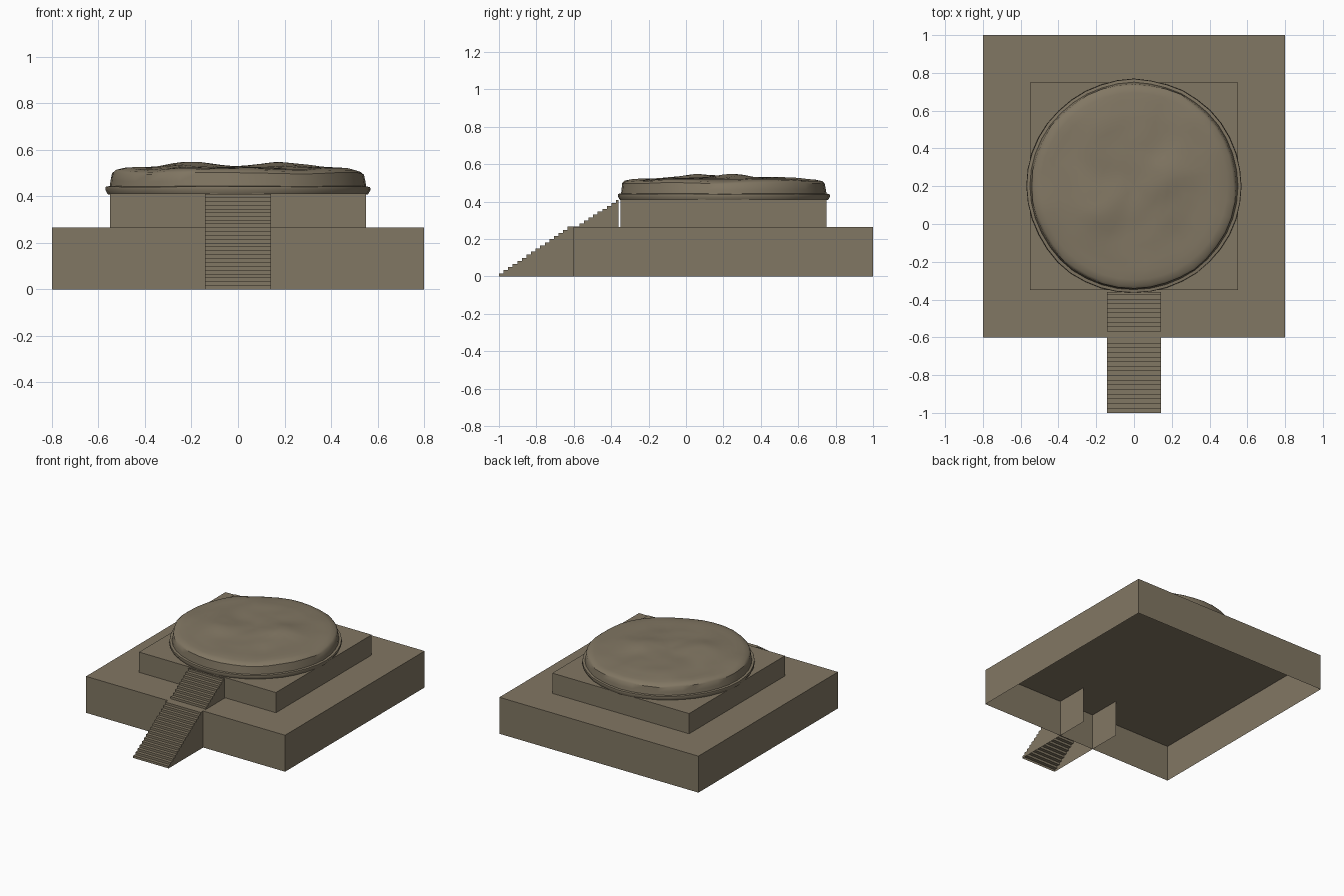
import bpy, bmesh, math
from mathutils import Vector, noise

if "Cube" in bpy.data.objects:
    bpy.data.objects.remove(bpy.data.objects["Cube"])

stone = bpy.data.materials.new("tan_stone")
stone.diffuse_color = (0.222, 0.184, 0.125, 1)
stone.use_nodes = True
stone.node_tree.nodes["Principled BSDF"].inputs["Base Color"].default_value = stone.diffuse_color


def make(name, bm, smooth=False):
    me = bpy.data.meshes.new(name)
    bm.to_mesh(me)
    bm.free()
    me.materials.append(stone)
    ob = bpy.data.objects.new(name, me)
    bpy.context.collection.objects.link(ob)
    if smooth:
        me.shade_smooth()
        me.set_sharp_from_angle(angle=math.radians(40))
    return ob


def tier(name, x, y0, y1, z0, z1):
    # Block with an open underside
    bm = bmesh.new()
    lo = [bm.verts.new(p) for p in ((-x, y0, z0), (x, y0, z0), (x, y1, z0), (-x, y1, z0))]
    hi = [bm.verts.new((v.co.x, v.co.y, z1)) for v in lo]
    for i in range(4):
        j = (i + 1) % 4
        bm.faces.new((lo[i], lo[j], hi[j], hi[i]))
    bm.faces.new(hi)
    return make(name, bm)


tier("lower_platform", 0.8, -0.602, 1.0, 0.0, 0.265)
tier("upper_platform", 0.55, -0.35, 0.75, 0.265, 0.412)

# Staircase: two flights with a short landing, open underneath
RUN, HALF = 0.0245, 0.142
profile = [(-1.0, 0.0)]
for start, z0, z1, count, end in ((-1.0, 0.0, 0.266, 16, -0.57),
                                  (-0.57, 0.266, 0.41, 9, -0.36)):
    for i in range(count):
        z = z0 + (z1 - z0) * (i + 1) / count
        profile.append((start + RUN * i, z))
        profile.append((end if i == count - 1 else start + RUN * (i + 1), z))
bm = bmesh.new()
left = [bm.verts.new((-HALF, y, z)) for y, z in profile]
right = [bm.verts.new((HALF, y, z)) for y, z in profile]
for i in range(len(profile) - 1):
    bm.faces.new((left[i], right[i], right[i + 1], left[i + 1]))
# side walls under each tread
for side, sx in ((left, -HALF), (right, HALF)):
    for i in range(1, len(profile) - 1, 2):
        a, b = side[i], side[i + 1]
        c = bm.verts.new((sx, b.co.y, 0))
        d = bm.verts.new((sx, a.co.y, 0))
        f = (a, b, c, d)
        bm.faces.new(f if sx > 0 else f[::-1])
bmesh.ops.remove_doubles(bm, verts=bm.verts, dist=1e-5)
bmesh.ops.recalc_face_normals(bm, faces=bm.faces)
# make sure the treads face upwards
if sum(f.normal.z for f in bm.faces) < 0:
    bmesh.ops.reverse_faces(bm, faces=bm.faces)
make("staircase", bm)

# Weathered round slab: flared rim, chipped wall and bumpy top
N = 40


def bump(x, y):
    n = noise.noise(Vector((x * 4.5 + 3.1, y * 4.5 + 1.7, 0.4)))
    n += 0.5 * noise.noise(Vector((x * 10, y * 10, 5.2)))
    peaks = 0.014 * math.exp(-((x - 0.15) ** 2 + (y - 0.05) ** 2) / 0.012)
    peaks += 0.010 * math.exp(-((x + 0.2) ** 2 + (y + 0.1) ** 2) / 0.02)
    return 0.012 * n + peaks


# radius, height, radial wobble, height bump factor
rings = [(0.53, 0.408, 0, 0), (0.556, 0.408, 0.004, 0), (0.567, 0.428, 0.004, 0.1),
         (0.565, 0.441, 0.004, 0.2), (0.549, 0.443, 0.003, 0.2), (0.546, 0.465, 0.004, 0.3),
         (0.541, 0.499, 0.005, 0.7), (0.528, 0.510, 0.005, 0.8)]
for k in range(11):
    r = 0.495 - 0.045 * k
    rings.append((r, 0.531 - 0.055 * r * r, 0, 1))

bm = bmesh.new()
loops = []
for r, z, wob, fac in rings:
    loop = []
    for i in range(N):
        a = 2 * math.pi * i / N
        c, s = math.cos(a), math.sin(a)
        rr = r + wob * 1.6 * noise.noise(Vector((c * 3, s * 3, z * 6)))
        loop.append(bm.verts.new((rr * c, 0.2 + rr * s, z + fac * bump(rr * c, rr * s))))
    loops.append(loop)
for lo, hi in zip(loops, loops[1:]):
    for i in range(N):
        j = (i + 1) % N
        bm.faces.new((lo[i], lo[j], hi[j], hi[i]))
top = bm.verts.new((0, 0.2, 0.531 + bump(0, 0)))
for i in range(N):
    bm.faces.new((loops[-1][i], loops[-1][(i + 1) % N], top))
make("weathered_round_slab", bm, True)
